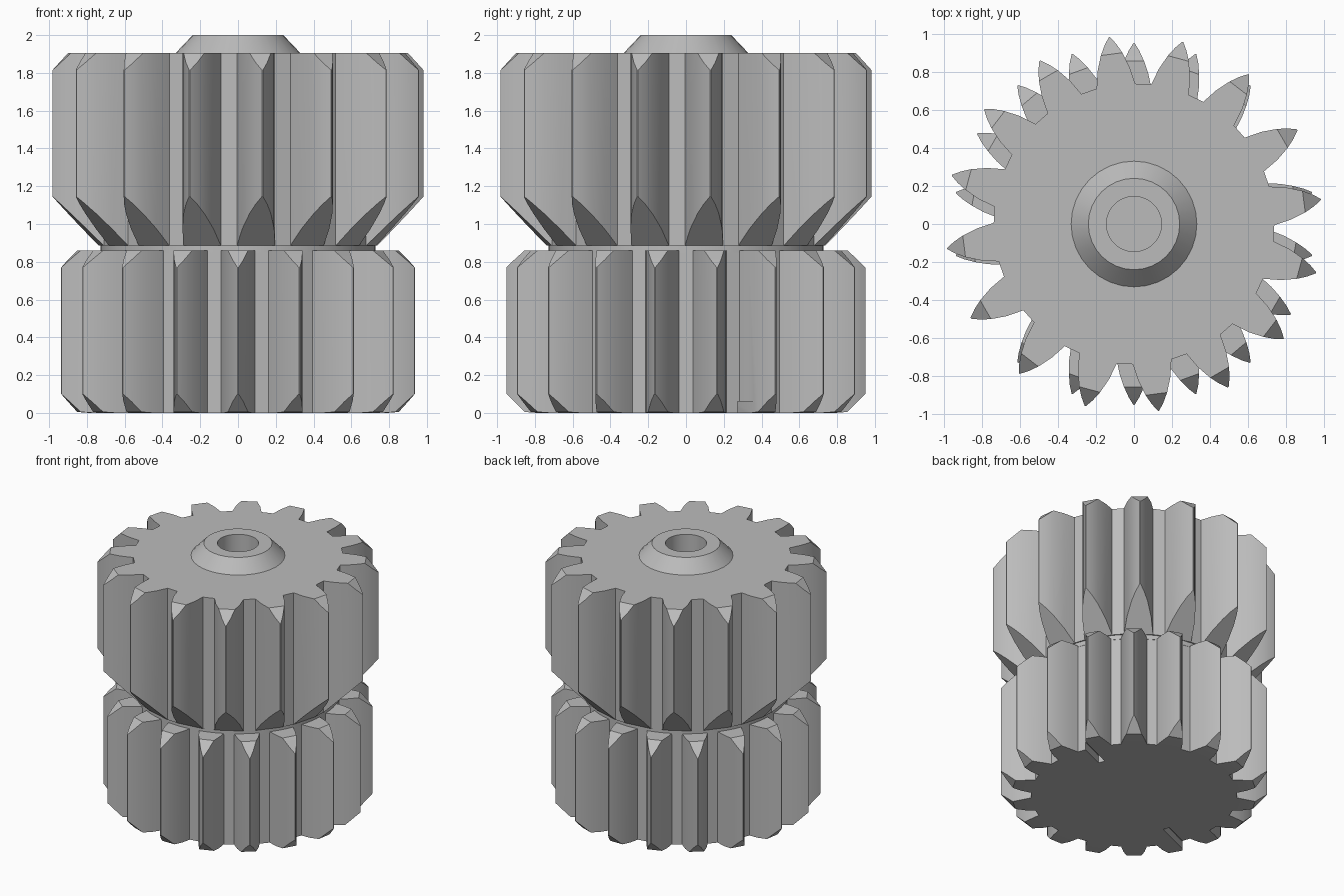
import bpy, bmesh
from math import sin, cos, pi, radians
from mathutils import Matrix

cube = bpy.data.objects.get("Cube")
if cube:
    bpy.data.objects.remove(cube)

grey = bpy.data.materials.new("light_grey")
grey.use_nodes = True
grey.diffuse_color = (0.5, 0.5, 0.5, 1)
grey.node_tree.nodes["Principled BSDF"].inputs["Base Color"].default_value = (0.5, 0.5, 0.5, 1)


def finish(name, bm):
    """Turn a bmesh into a named object."""
    bmesh.ops.recalc_face_normals(bm, faces=bm.faces)
    mesh = bpy.data.meshes.new(name)
    bm.to_mesh(mesh)
    bm.free()
    mesh.materials.append(grey)
    obj = bpy.data.objects.new(name, mesh)
    bpy.context.collection.objects.link(obj)
    return obj


def select(obj):
    bpy.ops.object.select_all(action="DESELECT")
    obj.select_set(True)
    bpy.context.view_layer.objects.active = obj


def cut(obj, cutter):
    """Subtract the cutter and throw it away."""
    mod = obj.modifiers.new("cut", "BOOLEAN")
    mod.operation, mod.solver, mod.object = "DIFFERENCE", "EXACT", cutter
    select(obj)
    bpy.ops.object.modifier_apply(modifier=mod.name)
    bpy.data.objects.remove(cutter)


def smooth(obj):
    select(obj)
    bpy.ops.object.shade_smooth_by_angle(angle=radians(25))


def gear(name, teeth, phase, flank, z0, z1, bevel0, bevel1):
    """Gear with pointed teeth; flank lists (radius, half width) from root to tip.
    Beyond radius bevel0 / bevel1 the lower / upper tooth ends slope at 45 degrees."""
    bm = bmesh.new()
    outline = flank + [(r, -w) for r, w in reversed(flank)]
    n = len(outline)
    low, high = [], []
    for i in range(teeth):
        a = radians(phase) + 2 * pi * i / teeth
        for r, w in outline:
            x, y = r * cos(a) + w * sin(a), r * sin(a) - w * cos(a)
            low.append(bm.verts.new((x, y, z0 + max(0, r - bevel0))))
            high.append(bm.verts.new((x, y, z1 - max(0, r - bevel1))))
    total = n * teeth
    # flanks and gap floors
    for k in range(total):
        j = (k + 1) % total
        bm.faces.new((low[k], low[j], high[j], high[k]))
    # tooth ends and round end faces
    for ring in (low, high):
        for i in range(teeth):
            t = ring[i * n:(i + 1) * n]
            for k in range(n // 2 - 1):
                bm.faces.new((t[k], t[k + 1], t[n - 2 - k], t[n - 1 - k]))
        bm.faces.new([v for k, v in enumerate(ring) if k % n in (0, n - 1)])
    return finish(name, bm)


def lathe(name, profile, sides=32):
    """Revolve (radius, z) points about the z axis."""
    bm = bmesh.new()
    rings = [[bm.verts.new((r * cos(2 * pi * i / sides), r * sin(2 * pi * i / sides), z))
              for i in range(sides)] for r, z in profile]
    for a, b in zip(rings, rings[1:]):
        for i in range(sides):
            j = (i + 1) % sides
            bm.faces.new((a[i], a[j], b[j], b[i]))
    return finish(name, bm)


def cylinder(name, radius, z0, z1, sides=32):
    bm = bmesh.new()
    bmesh.ops.create_cone(bm, cap_ends=True, segments=sides, radius1=radius, radius2=radius,
                          depth=z1 - z0, matrix=Matrix.Translation((0, 0, (z0 + z1) / 2)))
    return finish(name, bm)


def box(name, x0, x1, width, height, angle):
    bm = bmesh.new()
    bmesh.ops.create_cube(bm, size=1, matrix=Matrix.Rotation(radians(angle), 4, "Z")
                          @ Matrix.Translation(((x0 + x1) / 2, 0, 0))
                          @ Matrix.Diagonal((x1 - x0, width, 2 * height, 1)))
    return finish(name, bm)


# Upper gear, deeply bevelled underneath, with a blind bore
upper_flank = [(0.73, 0.102), (0.82, 0.085), (0.9, 0.057), (0.95, 0.031), (0.99, 0.003)]
upper = gear("upper_gear", 16, 7.5, upper_flank, 0.885, 1.905, 0.73, 0.9)
cut(upper, cylinder("bore_cutter", 0.145, 1.1, 2.1))
smooth(upper)

# Lower gear with two shallow slots underneath
lower_flank = [(0.72, 0.09), (0.79, 0.075), (0.855, 0.053), (0.91, 0.028), (0.95, 0.003)]
lower = gear("lower_gear", 18, 10, lower_flank, 0, 0.86, 0.85, 0.86)
for angle in (24, 204):
    cut(lower, box("slot_cutter", 0.52, 1.1, 0.05, 0.06, angle))
smooth(lower)

# Short neck between the gears
smooth(cylinder("neck", 0.728, 0.85, 0.9, 64))

# Tapered hub around the bore
smooth(lathe("hub", [(0.335, 1.9), (0.24, 2.0), (0.145, 2.0), (0.145, 1.9)]))
